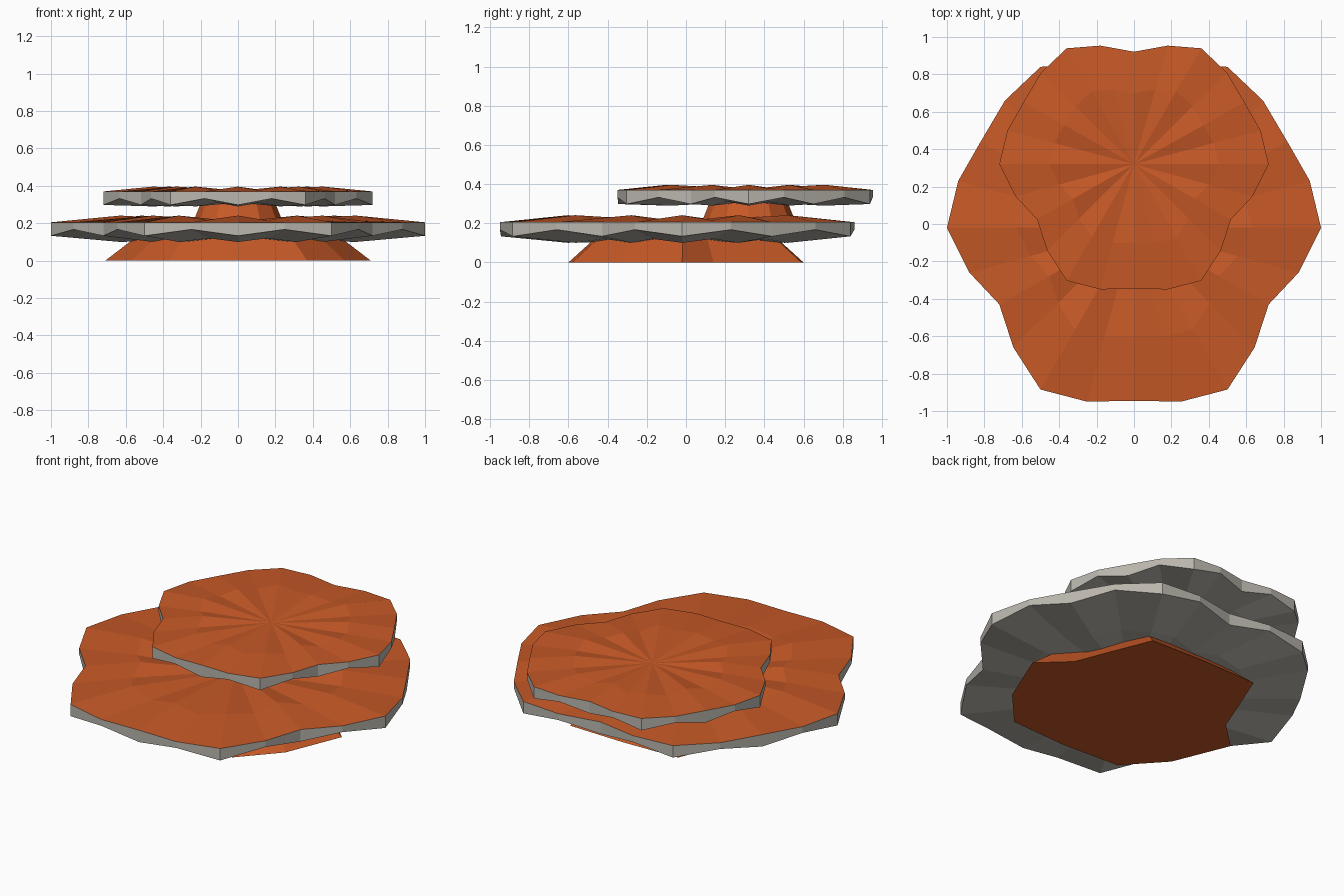
import bpy, bmesh
from mathutils import Vector

cube = bpy.data.objects.get("Cube")
if cube:
    bpy.data.objects.remove(cube, do_unlink=True)


def material(name, color):
    m = bpy.data.materials.new(name)
    m.diffuse_color = (*color, 1)
    m.use_nodes = True
    bsdf = next(n for n in m.node_tree.nodes if n.type == 'BSDF_PRINCIPLED')
    bsdf.inputs["Base Color"].default_value = (*color, 1)
    return m


ORANGE = material("rust orange", (0.57, 0.10, 0.02))
GREY = material("warm grey", (0.49, 0.47, 0.42))


def mirrored(half):
    """Close a right-hand outline (front to back) by mirroring it in x."""
    pts = [Vector(p) for p in half]
    return pts + [Vector((-p.x, p.y)) for p in reversed(pts[1:-1])]


def finish(bm, name, mats):
    mesh = bpy.data.meshes.new(name)
    bm.to_mesh(mesh)
    bm.free()
    for m in mats:
        mesh.materials.append(m)
    obj = bpy.data.objects.new(name, mesh)
    bpy.context.collection.objects.link(obj)
    return obj


def ring(bm, pts, scale, y, heights):
    """One vertex loop; heights alternate between even and odd spokes."""
    return [bm.verts.new((p.x * scale, p.y * scale + y, heights[i % 2]))
            for i, p in enumerate(pts)]


def bridge(bm, a, b, mat=0):
    n = len(a)
    for i in range(n):
        j = (i + 1) % n
        bm.faces.new((a[i], a[j], b[j], b[i])).material_index = mat


def fan(bm, loop, y, z, mat):
    tip = bm.verts.new((0, y, z))
    n = len(loop)
    for i in range(n):
        bm.faces.new((loop[i], loop[(i + 1) % n], tip)).material_index = mat


# Scalloped outline shared by both caps, around its own centre
CAP = mirrored([(0, -.925), (.25, -.93), (.5, -.865), (.645, -.64), (.72, -.41),
                (.88, -.24), (1, 0), (.94, .25), (.82, .46), (.69, .68),
                (.5, .86), (.25, .88), (0, .835)])


def cap(name, scale, y, rim, ridge, dip, belly):
    """Folded cap: pleated top, zigzag-edged side band, pleated underside."""
    bm = bmesh.new()
    inner = scale * .63
    top_in = ring(bm, CAP, inner, y, (ridge, dip))
    top = ring(bm, CAP, scale, y, (rim, rim))
    low = ring(bm, CAP, scale, y, (rim - .072, rim - .038))
    low_in = ring(bm, CAP, inner, y, (belly, belly + .02))
    fan(bm, top_in, y, rim + .003, 0)
    bridge(bm, top, top_in, 0)
    bridge(bm, low, top, 1)
    bridge(bm, low_in, low, 1)
    fan(bm, low_in, y, belly + .02, 1)
    bmesh.ops.recalc_face_normals(bm, faces=bm.faces)
    return finish(bm, name, (ORANGE, GREY))


cap("lower_cap", 1, -.02, .205, .241, .215, .10)
cap("upper_cap", .72, .32, .37, .396, .376, .29)

# Flared foot with a waisted back
FOOT = mirrored([(0, -.6), (.37, -.58), (.57, -.36), (.71, -.02),
                 (.54, .14), (.47, .32), (.36, .59), (0, .6)])
bm = bmesh.new()
bottom = ring(bm, FOOT, 1, 0, (0, 0))
upper = ring(bm, FOOT, .77, 0, (.125, .125))
bridge(bm, bottom, upper)
bm.faces.new(bottom)
bm.faces.new(upper)
bmesh.ops.recalc_face_normals(bm, faces=bm.faces)
finish(bm, "foot", (ORANGE,))

# Tapered stem between the caps
bpy.ops.mesh.primitive_cone_add(vertices=12, radius1=.25, radius2=.19,
                                depth=.15, location=(0, .32, .255))
stem = bpy.context.object
stem.name = "stem"
stem.data.materials.append(ORANGE)
